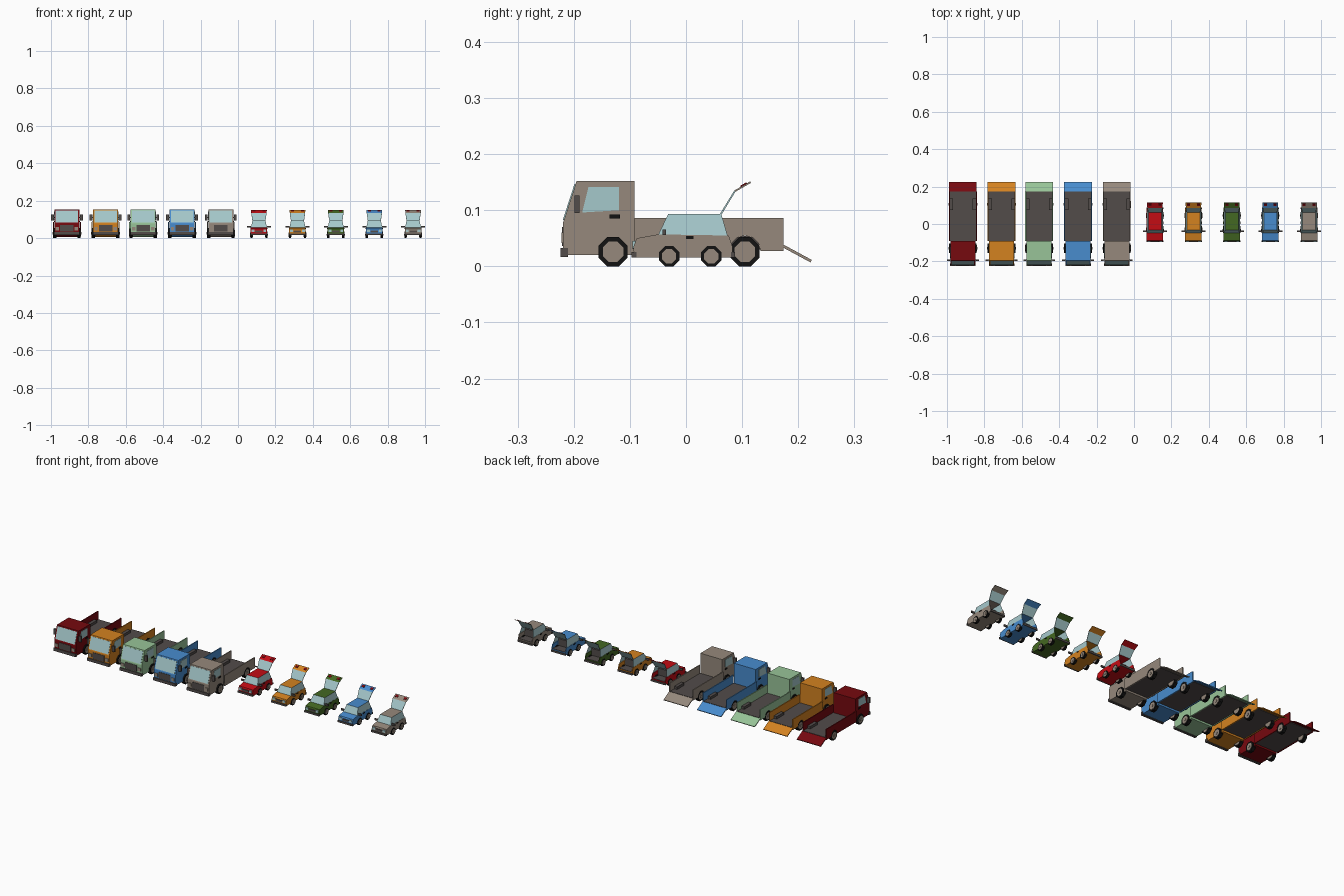
import bpy, bmesh, math

if "Cube" in bpy.data.objects:
    bpy.data.objects.remove(bpy.data.objects["Cube"])


def mat(name, r, g, b):
    m = bpy.data.materials.new(name)
    lin = [((c / 255 + 0.055) / 1.055) ** 2.4 if c > 10 else c / 255 / 12.92 for c in (r, g, b)]
    m.diffuse_color = (*lin, 1)
    m.use_nodes = True
    m.node_tree.nodes["Principled BSDF"].inputs["Base Color"].default_value = m.diffuse_color
    return m


DARK_RED = mat("dark red", 118, 9, 15)
RED = mat("red", 195, 12, 20)
ORANGE = mat("orange", 212, 130, 32)
MINT = mat("mint green", 152, 196, 152)
GREEN = mat("dark green", 68, 104, 34)
BLUE = mat("blue", 72, 140, 206)
TAUPE = mat("taupe", 150, 137, 124)
GLASS = mat("pale glass", 165, 200, 203)
BLACK = mat("tyre black", 18, 18, 18)
GREY = mat("dark grey", 82, 76, 74)


def finish(name, bm, mats):
    bmesh.ops.recalc_face_normals(bm, faces=bm.faces)
    me = bpy.data.meshes.new(name)
    bm.to_mesh(me)
    bm.free()
    for m in mats:
        me.materials.append(m)
    ob = bpy.data.objects.new(name, me)
    bpy.context.collection.objects.link(ob)
    return ob


def prism(name, pts, x0, x1, m):
    """Side profile (y, z) extruded from x0 to x1."""
    bm = bmesh.new()
    a = [bm.verts.new((x0, y, z)) for y, z in pts]
    b = [bm.verts.new((x1, y, z)) for y, z in pts]
    bm.faces.new(a)
    bm.faces.new(b[::-1])
    n = len(pts)
    for i in range(n):
        j = (i + 1) % n
        bm.faces.new((a[i], b[i], b[j], a[j]))
    return finish(name, bm, [m])


def box(name, x0, x1, y0, y1, z0, z1, m):
    return prism(name, [(y0, z0), (y1, z0), (y1, z1), (y0, z1)], x0, x1, m)


def slab(name, p, q, t0, t1, x0, x1, thick, m):
    """Plate lying along part t0..t1 of the side-view line p-q."""
    dy, dz = q[0] - p[0], q[1] - p[1]
    l = math.hypot(dy, dz)
    ny, nz = -dz / l * thick, dy / l * thick
    a = (p[0] + dy * t0, p[1] + dz * t0)
    b = (p[0] + dy * t1, p[1] + dz * t1)
    return prism(name, [a, b, (b[0] + ny, b[1] + nz), (a[0] + ny, a[1] + nz)], x0, x1, m)


def ring(y, z, r, n=8):
    return [(y + r * math.cos(math.tau * (i + .5) / n), z + r * math.sin(math.tau * (i + .5) / n))
            for i in range(n)]


def wheel(cx, s, y, r, outer, width):
    r2 = r / math.cos(math.pi / 8)
    prism("tyre", ring(y, r, r2), cx + s * (outer - width), cx + s * outer, BLACK)
    prism("wheel_hub", ring(y, r, r2 * .7), cx + s * (outer - width - .001), cx + s * (outer + .001), TAUPE)
    prism("hub_cap", ring(y, r, r2 * .25), cx + s * outer, cx + s * (outer + .003), TAUPE)


def arch(y, r):
    """Wheel arch points, front to back, starting and ending at the lower edge."""
    return [(y - r * math.cos(math.pi * i / 6), .027 + r * math.sin(math.pi * i / 6)) for i in range(7)]


def truck(cx, body):
    # cab
    knee, brow = (-.219, .078), (-.195, .152)
    prism("truck_cab", [(-.219, .02), knee, brow, (-.092, .152), (-.092, .02)], cx - .067, cx + .067, body)
    slab("windscreen", knee, brow, .06, .92, cx - .06, cx + .06, .002, GLASS)
    box("front_bumper", cx - .068, cx + .068, -.224, -.21, .017, .033, GREY)
    box("grille", cx - .036, cx + .036, -.221, -.215, .036, .07, GREY)
    # load bed and ramp
    box("bed_floor", cx - .07, cx + .07, -.092, .174, .03, .04, GREY)
    slab("tail_ramp", (.172, .034), (.222, .007), 0, 1, cx - .074, cx + .074, .005, body)
    for s in (-1, 1):
        wall = [(-.092, .027)] + arch(.105, .028) + [(.174, .027), (.174, .086), (-.092, .086)]
        prism("bed_side", wall, cx + s * .069, cx + s * .0745, body)
        box("wheel_well", cx + s * .052, cx + s * .069, .074, .136, .04, .054, GREY)
        for y in (-.13, .105):
            wheel(cx, s, y, .026, .074, .018)
        prism("cab_side_window", [(-.185, .096), (-.174, .141), (-.119, .141), (-.119, .1)],
              cx + s * .066, cx + s * .0685, GLASS)
        box("door_handle", cx + s * .066, cx + s * .07, -.136, -.118, .085, .092, BLACK)
        box("headlight", cx + s * .042, cx + s * .06, -.222, -.215, .042, .06, TAUPE)
        box("mirror_arm", cx + s * .066, cx + s * .075, -.196, -.191, .108, .112, GREY)
        box("mirror", cx + s * .07, cx + s * .085, -.199, -.19, .095, .126, GREY)


def quads(name, faces, mats, rim, plain=()):
    """Quads given by corners; each gets a framed pane except the plain ones."""
    bm = bmesh.new()
    fs = [bm.faces.new([bm.verts.new(c) for c in f]) for f in faces]
    panes = [f for i, f in enumerate(fs) if i not in plain]
    bmesh.ops.inset_individual(bm, faces=panes, thickness=rim)
    for f in panes:
        f.material_index = 1
    bmesh.ops.remove_doubles(bm, verts=bm.verts, dist=.0002)
    return finish(name, bm, mats)


def car(cx, body):
    # lower body: two outer sides and a middle with an open boot
    front = [(-.092, .016), (-.094, .034), (-.088, .05), (-.05, .057)]
    side = front + [(.076, .055), (.083, .035), (.083, .016)]
    middle = front + [(.03, .056), (.03, .03), (.083, .03), (.083, .016)]
    prism("car_middle", middle, cx - .04, cx + .04, body)
    box("boot_floor", cx - .04, cx + .04, .028, .08, .03, .032, GREY)
    box("rear_seat", cx - .038, cx + .038, .022, .032, .032, .07, GREY)
    # cabin: windscreen, roof, two windows per side, open rear
    w, u, zb, zt = .043, .035, .055, .093

    def lo(s, y): return (cx + s * w, y, zb)
    def hi(s, y): return (cx + s * u, y, zt)
    faces = [[hi(-1, -.032), hi(1, -.032), hi(1, .063), hi(-1, .063)],
             [lo(-1, -.05), lo(1, -.05), hi(1, -.032), hi(-1, -.032)]]
    for s in (-1, 1):
        faces.append([lo(s, -.05), lo(s, .016), hi(s, .016), hi(s, -.032)])
        faces.append([lo(s, .016), lo(s, .074), hi(s, .063), hi(s, .016)])
    quads("car_cabin", faces, [body, GLASS], .0025, plain=(0,))
    # raised tailgate
    a, b, c = (.062, .093), (.087, .134), (.115, .15)
    gate = [[(cx - .035, *a), (cx + .035, *a), (cx + .041, *b), (cx - .041, *b)],
            [(cx - .041, *b), (cx + .041, *b), (cx + .042, *c), (cx - .042, *c)]]
    ob = quads("tailgate", gate, [body, GLASS], .005, plain=(1,))
    sol = ob.modifiers.new("thickness", "SOLIDIFY")
    sol.thickness, sol.offset = .003, 0
    # bumpers and grille
    box("front_bumper", cx - .046, cx + .046, -.097, -.088, .016, .026, GREY)
    box("rear_bumper", cx - .045, cx + .045, .08, .087, .016, .026, GREY)
    box("grille", cx - .02, cx + .02, -.0955, -.088, .031, .042, GREY)
    for s in (-1, 1):
        prism("car_side", side, cx + s * .04, cx + s * .044, body)
        for y in (-.03, .045):
            wheel(cx, s, y, .018, .046, .012)
        box("headlight", cx + s * .024, cx + s * .039, -.0955, -.088, .032, .045, GLASS)
        slab("tail_lamp", b, c, .4, .8, cx + s * .018, cx + s * .034, .0035, DARK_RED)
        box("door_handle", cx + s * .043, cx + s * .046, 0, .013, .049, .054, BLACK)
        box("mirror", cx + s * .042, cx + s * .064, -.042, -.036, .056, .066, GREY)


for x, m in zip((-.915, -.708, -.507, -.299, -.092), (DARK_RED, ORANGE, MINT, BLUE, TAUPE)):
    truck(x, m)
for x, m in zip((.112, .318, .523, .729, .936), (RED, ORANGE, GREEN, BLUE, TAUPE)):
    car(x, m)
